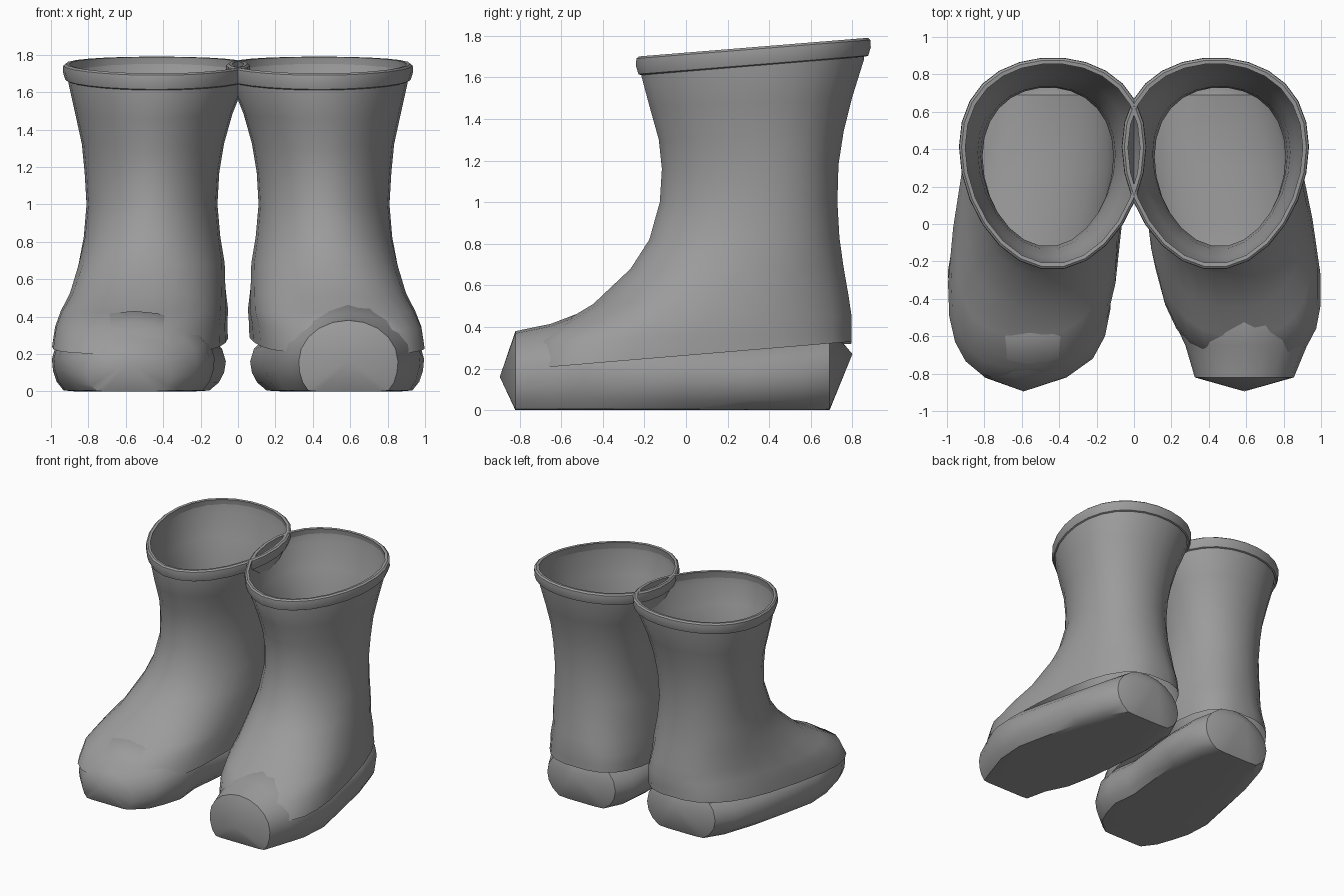
import bpy
import math

cube = bpy.data.objects.get("Cube")
if cube:
    bpy.data.objects.remove(cube, do_unlink=True)

rubber = bpy.data.materials.new("grey_rubber")
rubber.use_nodes = True
GREY = (0.33, 0.33, 0.33, 1)
rubber.diffuse_color = GREY
rubber.node_tree.nodes["Principled BSDF"].inputs["Base Color"].default_value = GREY

SEG = 26


def power(v, e):
    return math.copysign(abs(v) ** e, v)


def make_object(name, verts, faces, angle):
    mesh = bpy.data.meshes.new(name)
    mesh.from_pydata(verts, [], faces)
    mesh.materials.append(rubber)
    obj = bpy.data.objects.new(name, mesh)
    bpy.context.collection.objects.link(obj)
    bpy.ops.object.select_all(action='DESELECT')
    obj.select_set(True)
    bpy.context.view_layer.objects.active = obj
    bpy.ops.object.mode_set(mode='EDIT')
    bpy.ops.mesh.select_all(action='SELECT')
    bpy.ops.mesh.normals_make_consistent(inside=False)
    bpy.ops.object.mode_set(mode='OBJECT')
    bpy.ops.object.shade_smooth_by_angle(angle=math.radians(angle))
    return obj


def loft(name, rings, angle, tips=None, closed=False):
    """Join equal rings of points; tips close the ends with fans."""
    n = len(rings[0])
    verts = [p for ring in rings for p in ring]
    faces = []
    count = len(rings)
    for r in range(count if closed else count - 1):
        a, b = r * n, (r + 1) % count * n
        for i in range(n):
            j = (i + 1) % n
            faces.append((a + i, a + j, b + j, b + i))
    if tips:
        for tip, start in zip(tips, (0, (count - 1) * n)):
            verts.append(tip)
            k = len(verts) - 1
            faces += [(start + i, start + (i + 1) % n, k) for i in range(n)]
    return make_object(name, verts, faces, angle)


def boot_ring(side, front, back, half, cx, shear, roundness, egg):
    """Tilted oval through a front and a back point, toes turned outward."""
    (yf, zf), (yb, zb) = front, back
    ring = []
    for i in range(SEG):
        a = math.tau * i / SEG
        s = power(math.sin(a), 2 / roundness)
        c = power(math.cos(a), 2 / roundness)
        t = (s + 1) / 2 + egg * (1 - s * s)
        y = yf + (yb - yf) * t
        x = cx + half * c * (1 - shear * 0.45 * s) - shear * (y - 0.3)
        ring.append((side * x, y, zf + (zb - zf) * t))
    return ring


# front point, back point, half width, centre, outward turn, roundness, egg
SHAFT = [
    ((-.22, 1.69), (.865, 1.78), .477, .435, 0, 2, .08),
    ((-.218, 1.60), (.858, 1.685), .472, .435, 0, 2, .08),
    ((-.18, 1.46), (.80, 1.50), .42, .45, 0, 2, .08),
    ((-.135, 1.30), (.76, 1.34), .38, .455, 0, 2, .08),
    ((-.12, 1.16), (.735, 1.18), .36, .46, 0, 2, .08),
    ((-.13, 1.00), (.73, 1.00), .35, .46, 0, 2, .07),
    ((-.18, .82), (.74, .83), .365, .46, .02, 2.1, .05),
    ((-.27, .68), (.76, .69), .39, .46, .05, 2.2, .03),
    ((-.45, .51), (.785, .55), .41, .465, .09, 2.4, 0),
    ((-.60, .42), (.80, .45), .43, .47, .115, 2.6, 0),
]
# lower edge of the upper differs on each toe
HEM = {
    1: [((-.72, .33), (.80, .38), .433, .475, .135, 2.8, 0),
        ((-.75, .20), (.80, .33), .436, .48, .14, 2.9, 0)],
    -1: [((-.77, .33), (.80, .38), .44, .48, .105, 2.8, 0),
         ((-.84, .20), (.80, .32), .45, .485, .10, 2.8, 0)],
}

# lengthwise position, centre, half width, height, squareness of the sole block
SOLE = [
    (-.25, .57, .425, .41, .3),
    (0, .53, .42, .40, .35),
    (.3, .48, .415, .38, .45),
    (.55, .45, .375, .38, .6),
    (.69, .44, .30, .40, .8),
]
TOE = {
    1: [(-.82, .59, .265, .38, .4), (-.65, .60, .325, .415, .4),
        (-.48, .585, .39, .48, .3)],
    -1: [(-.82, .58, .22, .26, .4), (-.72, .56, .34, .37, .4),
         (-.60, .555, .40, .43, .4), (-.45, .555, .43, .42, .3)],
}


def sole_ring(side, y, cx, half, height, square):
    """Flat-bottomed domed cross-section."""
    ring = []
    n = 20
    base = height * .42
    for i in range(n):
        a = math.tau * i / n
        c, s = math.cos(a), math.sin(a)
        if s >= 0:
            x, z = half * c, base + (height - base) * s
        else:
            x, z = half * power(c, square), max(0, base + base * 1.2 * s)
        ring.append((side * (cx + x), y, z))
    return ring


for side, label in ((1, "left"), (-1, "right")):
    # Upper: open tube from cuff to foot
    loft(label + "_upper", [boot_ring(side, *r) for r in SHAFT + HEM[side]], 50)

    # Cuff: thin band around the opening
    band = [(.003, 0), (.014, .005), (.026, .045), (.024, .08),
            (.012, .09), (-.008, .088), (-.004, .07)]
    cuff = [boot_ring(side, (-.22 - d, 1.61 + h), (.865 + d, 1.70 + h),
                      .475 + d, .435, 0, 2, .08) for d, h in band]
    loft(label + "_cuff", cuff, 35, closed=True)

    # Sole: foot block with shallow pointed toe and heel ends
    tips = [(side * .59, -.895, .16), (side * .44, .80, .27)]
    rings = [sole_ring(side, *s) for s in TOE[side] + SOLE]
    loft(label + "_sole", rings, 38, tips)
